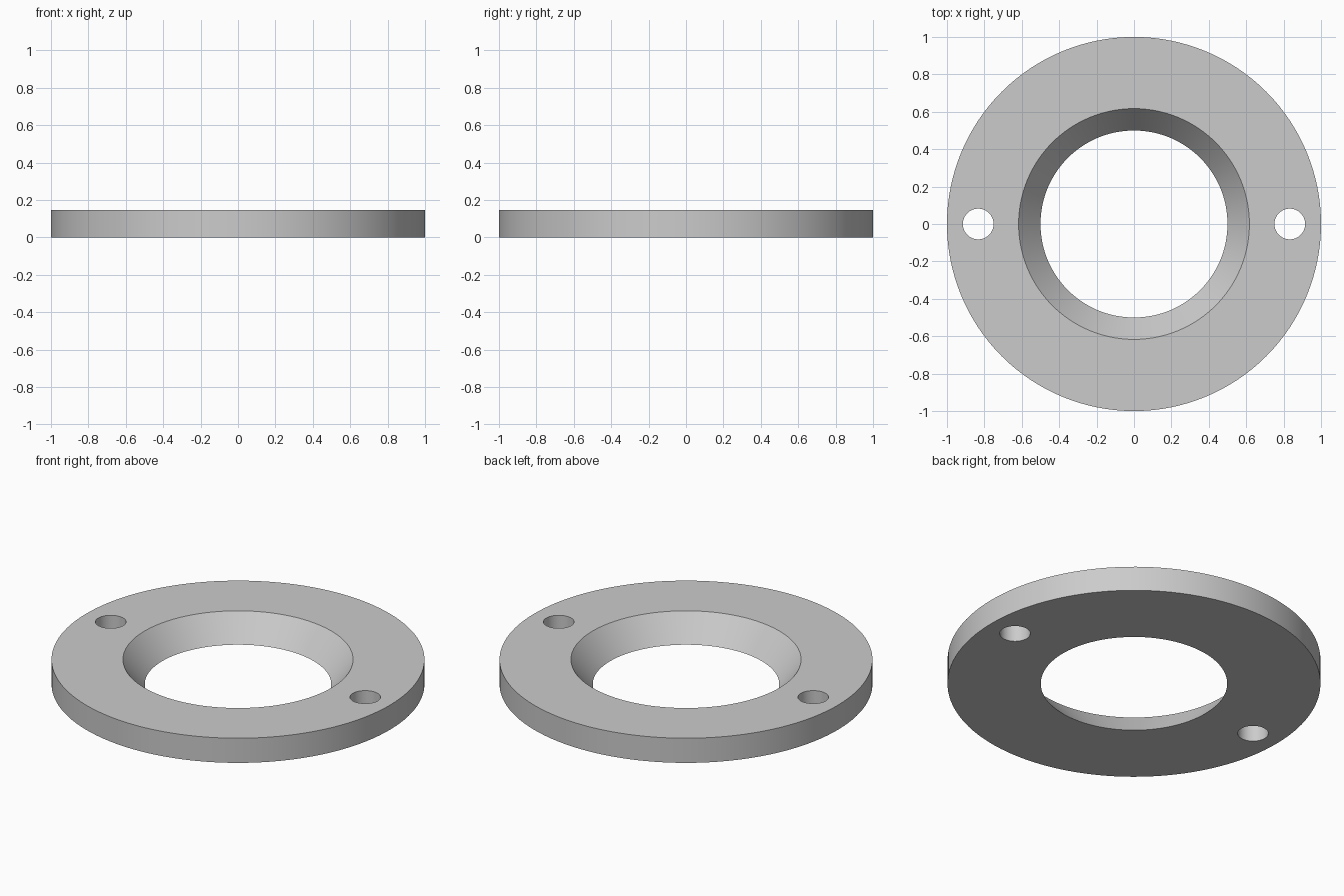
import bpy
import math

if "Cube" in bpy.data.objects:
    bpy.data.objects.remove(bpy.data.objects["Cube"], do_unlink=True)

THICK = 0.146
BORE_BOTTOM, BORE_TOP = 0.5, 0.617
HOLE_X, HOLE_R = 0.833, 0.082
OVER = 0.05  # how far cutters reach past each face

grey = bpy.data.materials.new("plain_grey")
grey.use_nodes = True
colour = (0.6, 0.6, 0.6, 1)
grey.diffuse_color = colour
grey.node_tree.nodes["Principled BSDF"].inputs["Base Color"].default_value = colour


def frustum(name, r_low, r_high, z_low, z_high, x=0, sides=128):
    bpy.ops.mesh.primitive_cone_add(
        vertices=sides, radius1=r_low, radius2=r_high, depth=z_high - z_low,
        location=(x, 0, (z_low + z_high) / 2))
    obj = bpy.context.object
    obj.name = name
    obj.data.materials.append(grey)
    return obj


# Flat round plate
plate = frustum("ring_plate", 1, 1, 0, THICK)

# Tapered centre bore and the two straight screw holes
flare = (BORE_TOP - BORE_BOTTOM) / THICK * OVER
cutters = [frustum("bore_cutter", BORE_BOTTOM - flare, BORE_TOP + flare,
                   -OVER, THICK + OVER)]
for side, name in ((1, "left"), (-1, "right")):
    cutters.append(frustum(name + "_hole_cutter", HOLE_R, HOLE_R,
                           -OVER, THICK + OVER, side * HOLE_X, 64))

bpy.ops.object.select_all(action='DESELECT')
plate.select_set(True)
bpy.context.view_layer.objects.active = plate
for cutter in cutters:
    cutter.hide_render = True
    cut = plate.modifiers.new(cutter.name, 'BOOLEAN')
    cut.operation = 'DIFFERENCE'
    cut.solver = 'EXACT'
    cut.object = cutter
    bpy.ops.object.modifier_apply(modifier=cut.name)
for cutter in cutters:
    bpy.data.objects.remove(cutter, do_unlink=True)

# Smooth round walls, crisp rims
bpy.ops.object.shade_smooth_by_angle(angle=math.radians(30))
